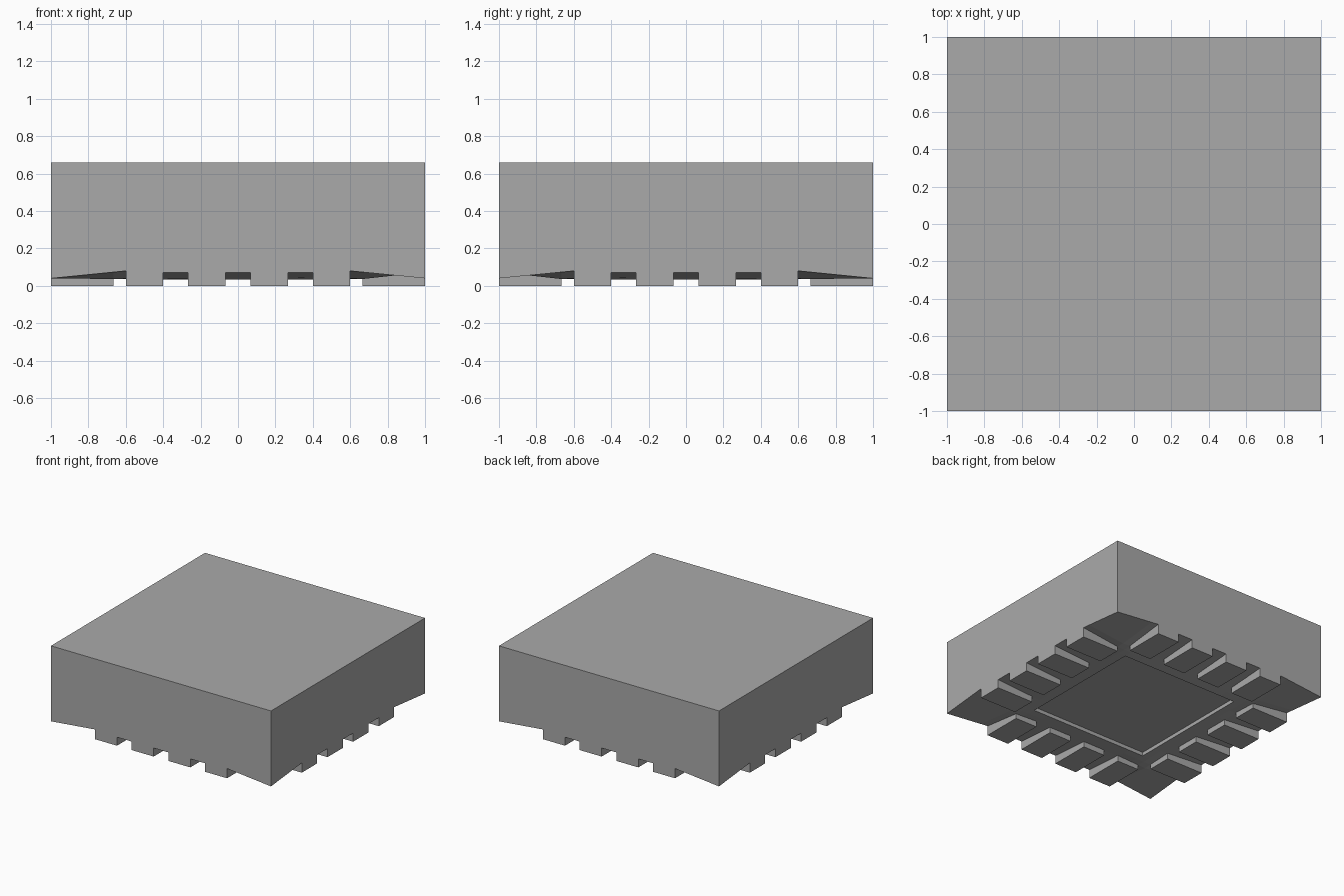
import bpy
import bmesh

cube = bpy.data.objects.get("Cube")
if cube:
    bpy.data.objects.remove(cube)

TOP = 0.66          # height of the slab
RIM = 0.035         # height of the rim around the recess
RECESS = 0.065      # height of the recessed centre panel
INNER = 0.5333      # half width of the recess
FOOT_IN = 0.6667    # inner end of the feet
FOOT_HALF = 0.1     # half width of a foot

# One flat grey for everything
grey = bpy.data.materials.new("grey")
grey.use_nodes = True
colour = (0.4, 0.4, 0.4, 1)
grey.diffuse_color = colour
grey.node_tree.nodes["Principled BSDF"].inputs["Base Color"].default_value = colour

foot_centres = [-0.5, -0.1667, 0.1667, 0.5]
half_lines = [0.0667, 0.2667, 0.4, INNER, 0.6, FOOT_IN, 1]
lines = [-v for v in reversed(half_lines)] + half_lines


def underside(x, y):
    """Height of the underside, sloping up to the outer edge and down at corners."""
    small, large = sorted((abs(x), abs(y)))
    slope = max(0, (large - INNER) / (1 - INNER))
    along = small / large
    if along < 0.6:
        edge = 0.07 + 0.05 * max(0, along - 0.4)
    else:
        edge = 0.08 - 0.1 * (along - 0.6)
    return RIM + (edge - RIM) * slope


def is_foot(x, y):
    small, large = sorted((x, y), key=abs)
    return abs(large) > FOOT_IN and any(abs(small - c) < FOOT_HALF for c in foot_centres)


def push(bm, faces, height):
    """Extrude each face to a flat level."""
    for face in bmesh.ops.extrude_discrete_faces(bm, faces=faces)["faces"]:
        for vert in face.verts:
            vert.co.z = height


# Underside grid
bm = bmesh.new()
grid = [[bm.verts.new((x, y, underside(x, y))) for y in lines] for x in lines]
count = len(lines) - 1
for i in range(count):
    for j in range(count):
        bm.faces.new((grid[i][j], grid[i][j + 1], grid[i + 1][j + 1], grid[i + 1][j]))

# Recessed centre panel
centre = [f for f in bm.faces if max(map(abs, f.calc_center_median().xy)) < INNER]
panel = bmesh.ops.dissolve_faces(bm, faces=centre, use_verts=False)["region"]
push(bm, panel, RECESS)

# Feet along the four edges
feet = [f for f in bm.faces if is_foot(*f.calc_center_median().xy)]
push(bm, feet, 0)

# Side walls and top
border = [e for e in bm.edges if len(e.link_faces) == 1]
walls = bmesh.ops.extrude_edge_only(bm, edges=border)["geom"]
for item in walls:
    if isinstance(item, bmesh.types.BMVert):
        item.co.z = TOP
top_edges = [e for e in bm.edges if e.is_boundary]
bmesh.ops.contextual_create(bm, geom=top_edges)

# Merge coplanar faces
bmesh.ops.recalc_face_normals(bm, faces=bm.faces)
bmesh.ops.dissolve_limit(bm, angle_limit=0.005, verts=bm.verts, edges=bm.edges)

mesh = bpy.data.meshes.new("footed_slab")
bm.to_mesh(mesh)
bm.free()
mesh.materials.append(grey)
slab = bpy.data.objects.new("footed_slab", mesh)
bpy.context.collection.objects.link(slab)
